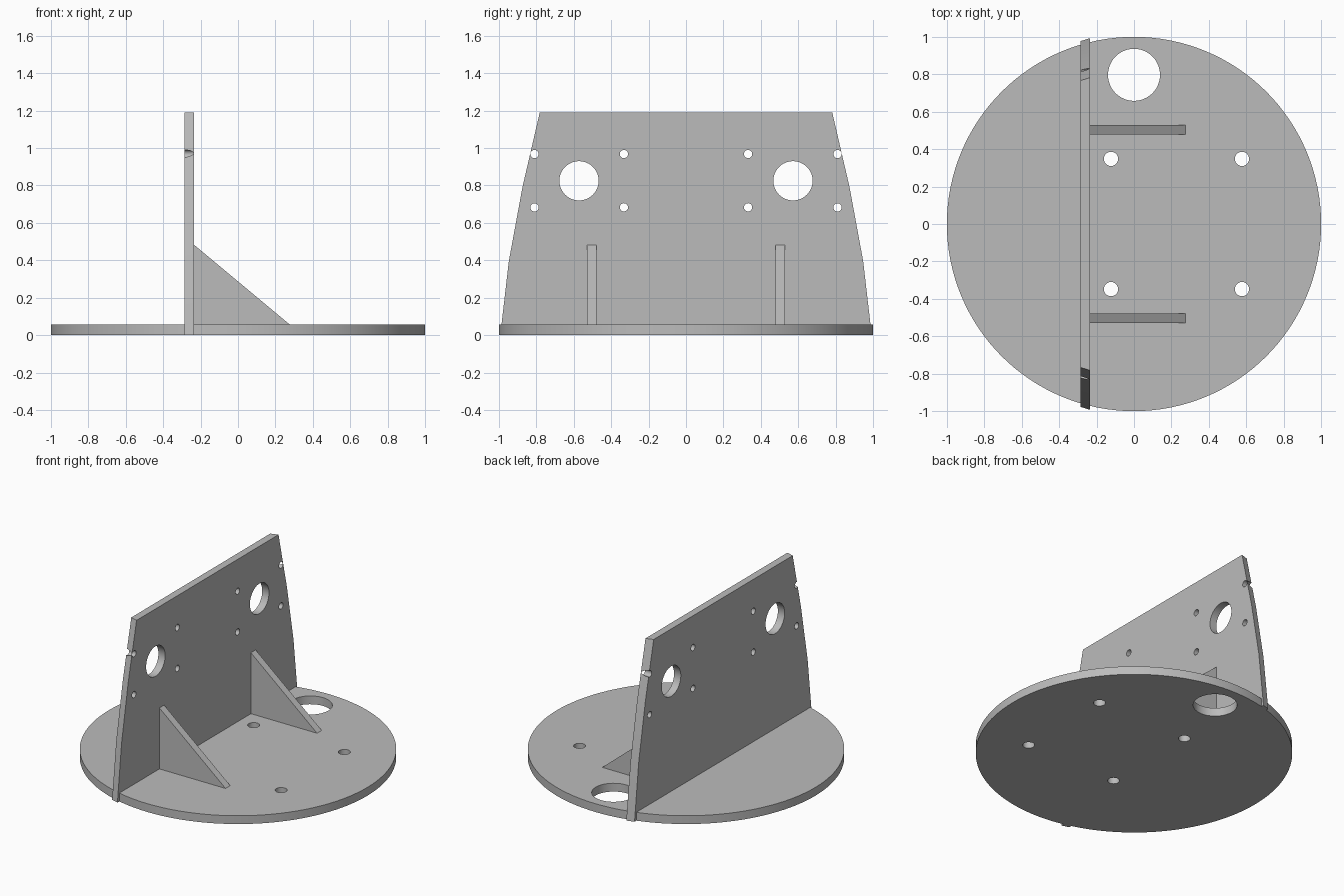
import bpy, bmesh, math
from mathutils import Matrix

cube = bpy.data.objects.get("Cube")
if cube:
    bpy.data.objects.remove(cube, do_unlink=True)

grey = bpy.data.materials.new("light grey")
grey.use_nodes = True
COLOUR = (0.5, 0.5, 0.5, 1)
grey.diffuse_color = COLOUR
grey.node_tree.nodes["Principled BSDF"].inputs["Base Color"].default_value = COLOUR


def add_object(name, bm):
    bmesh.ops.recalc_face_normals(bm, faces=bm.faces)
    mesh = bpy.data.meshes.new(name)
    bm.to_mesh(mesh)
    bm.free()
    mesh.materials.append(grey)
    obj = bpy.data.objects.new(name, mesh)
    bpy.context.collection.objects.link(obj)
    return obj


def loft(name, loop_a, loop_b):
    """Solid between two matching outlines."""
    bm = bmesh.new()
    a = [bm.verts.new(p) for p in loop_a]
    b = [bm.verts.new(p) for p in loop_b]
    bm.faces.new(a)
    bm.faces.new(b)
    n = len(a)
    for i in range(n):
        j = (i + 1) % n
        bm.faces.new((a[i], a[j], b[j], b[i]))
    return add_object(name, bm)


def add_cylinder(bm, centre, radius, depth, axis="Z", sides=48):
    turn = Matrix.Rotation(math.pi / 2, 4, "Y") if axis == "X" else Matrix()
    bmesh.ops.create_cone(bm, cap_ends=True, segments=sides, radius1=radius,
                          radius2=radius, depth=depth,
                          matrix=Matrix.Translation(centre) @ turn)


def drill(obj, holes, axis):
    """Cut round holes, given as (centre, radius), through obj."""
    bm = bmesh.new()
    for centre, radius in holes:
        add_cylinder(bm, centre, radius, 0.4, axis)
    cutter = add_object("hole_cutter", bm)
    cutter.hide_render = True
    mod = obj.modifiers.new("holes", "BOOLEAN")
    mod.operation = "DIFFERENCE"
    mod.solver = "EXACT"
    mod.object = cutter
    select(obj)
    bpy.ops.object.modifier_apply(modifier=mod.name)
    bpy.data.objects.remove(cutter, do_unlink=True)


def select(obj):
    bpy.ops.object.select_all(action="DESELECT")
    obj.select_set(True)
    bpy.context.view_layer.objects.active = obj


# Round base with one cable hole and four bolt holes
THICK = 0.058
bm = bmesh.new()
add_cylinder(bm, (0, 0, THICK / 2), 1, THICK, sides=128)
base = add_object("base_disc", bm)
bolts = [((x, y, 0), 0.038) for x in (-0.123, 0.577) for y in (-0.348, 0.348)]
drill(base, bolts + [((0, 0.797, 0), 0.139)], "Z")

# Upright plate with tapering, slightly bevelled ends
BACK, FACE = -0.287, -0.235
edge = [(0.993, 0), (0.947, 0.397), (0.874, 0.793), (0.782, 1.19)]
outline = edge + [(-y, z) for y, z in reversed(edge)]


def plate_loop(x, inset):
    return [(x, y - math.copysign(inset, y), z) for y, z in outline]


plate = loft("upright_plate", plate_loop(BACK, 0.016), plate_loop(FACE, 0))
holes = []
for side in (-1, 1):
    holes.append(((BACK, side * 0.572, 0.825), 0.105))
    for y in (0.332, 0.81):
        for z in (0.683, 0.968):
            holes.append(((BACK, side * y, z), 0.022))
drill(plate, holes, "X")

# Triangular gussets bracing the plate
triangle = [(FACE, THICK), (0.275, THICK), (FACE, 0.483)]
for side, label in ((1, "back"), (-1, "front")):
    loft(label + "_gusset", *[[(x, side * y, z) for x, z in triangle]
                              for y in (0.478, 0.53)])

# Smooth the round walls, keep the rims crisp
for obj in (base, plate):
    select(obj)
    bpy.ops.object.shade_smooth_by_angle(angle=math.radians(20))
